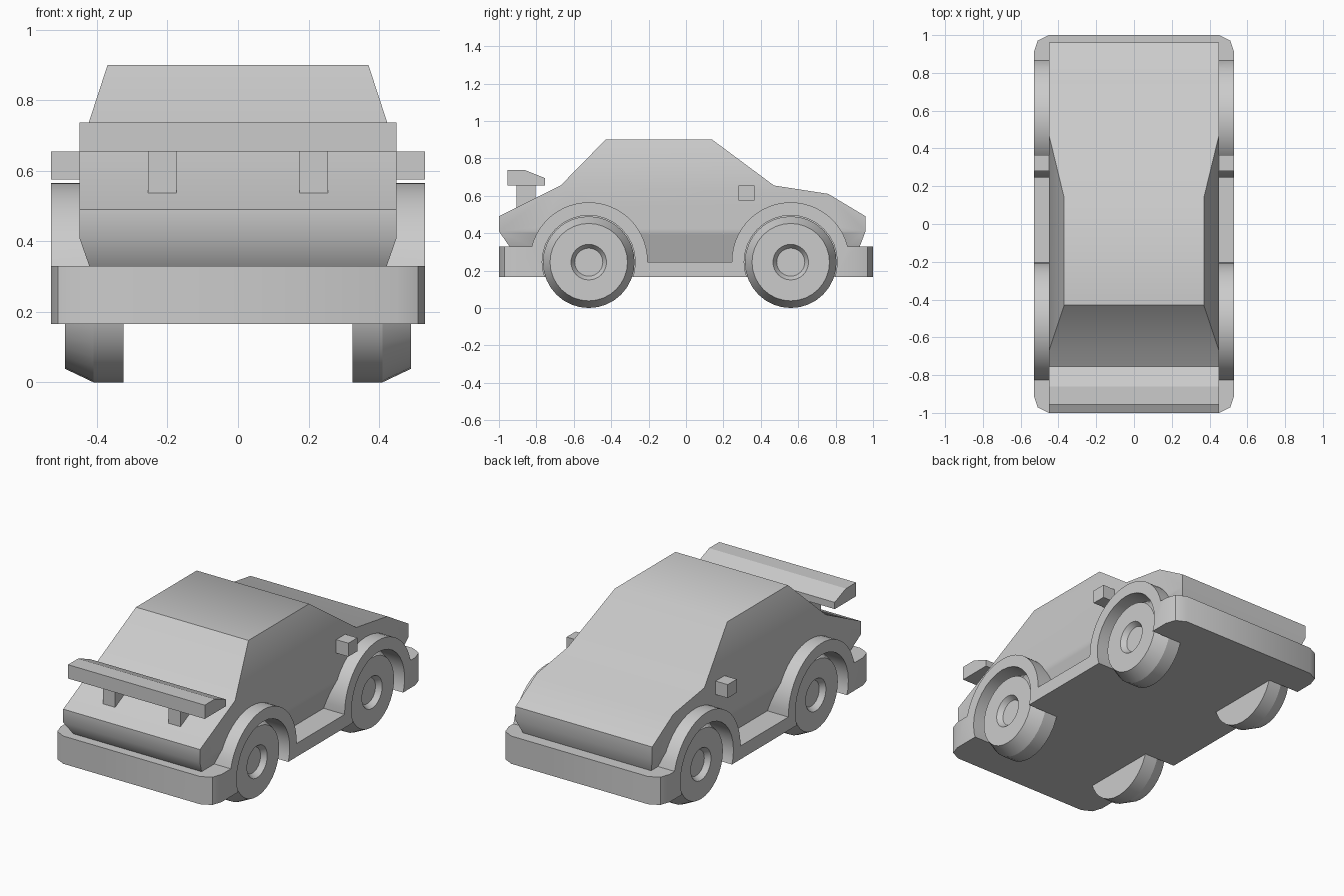
import bpy, bmesh
from math import sin, cos, pi, radians

if "Cube" in bpy.data.objects:
    bpy.data.objects.remove(bpy.data.objects["Cube"])

AXLES = (-0.52, 0.56)      # wheel positions along y
WHEEL_R = 0.245


def make_object(name, verts, faces):
    bm = bmesh.new()
    vs = [bm.verts.new(v) for v in verts]
    for f in faces:
        bm.faces.new([vs[i] for i in f])
    bmesh.ops.recalc_face_normals(bm, faces=bm.faces)
    mesh = bpy.data.meshes.new(name)
    bm.to_mesh(mesh)
    bm.free()
    obj = bpy.data.objects.new(name, mesh)
    bpy.context.collection.objects.link(obj)
    return obj


def prism(name, points, lo, hi, axis):
    """Extrude a (y, z) profile along x, or an (x, y) outline along z."""
    n = len(points)
    place = (lambda p, d: (d, *p)) if axis == 'X' else (lambda p, d: (*p, d))
    verts = [place(p, d) for d in (lo, hi) for p in points]
    faces = [list(range(n)), list(range(n, 2 * n))]
    faces += [[i, (i + 1) % n, n + (i + 1) % n, n + i] for i in range(n)]
    return make_object(name, verts, faces)


def box(name, x0, x1, y0, y1, z0, z1):
    return prism(name, [(y0, z0), (y1, z0), (y1, z1), (y0, z1)], x0, x1, 'X')


def arc(cy, cz, r, a0, a1, n):
    angles = [radians(a0 + (a1 - a0) * i / n) for i in range(n + 1)]
    return [(cy + r * cos(a), cz + r * sin(a)) for a in angles]


def combine(obj, other, operation):
    mod = obj.modifiers.new(operation.lower(), 'BOOLEAN')
    mod.operation, mod.object, mod.solver = operation, other, 'EXACT'
    bpy.context.view_layer.objects.active = obj
    bpy.ops.object.modifier_apply(modifier=mod.name)
    bpy.data.objects.remove(other)


def smooth(obj, angle=30):
    bpy.ops.object.select_all(action='DESELECT')
    obj.select_set(True)
    bpy.context.view_layer.objects.active = obj
    bpy.ops.object.shade_smooth_by_angle(angle=radians(angle))


# Bumpers, sills and fenders: rounded plan outline crossed with a side profile
quarter = [(0.53, 0.91), (0.51, 0.97), (0.45, 1.0)]
plan = (quarter + [(-x, y) for x, y in reversed(quarter)]
        + [(-x, -y) for x, y in quarter]
        + [(x, -y) for x, y in reversed(quarter)])
car_body = prism("car_body", plan, 0.1, 0.7, 'Z')
side = ([(-1.1, 0.165), (-1.1, 0.33)]
        + arc(AXLES[0], 0.25, 0.315, 165.3, -1, 24)
        + arc(AXLES[1], 0.25, 0.315, 181, 14.7, 24)
        + [(1.1, 0.33), (1.1, 0.165)])
combine(car_body, prism("side_profile", side, -0.6, 0.6, 'X'), 'INTERSECT')

# Upper shell: side outline points (half width, y, z), mirrored across x
shell = [(0.376, -0.855, 0.2), (0.45, -1.0, 0.41), (0.45, -1.0, 0.49),
         (0.45, -0.67, 0.655), (0.37, -0.43, 0.9), (0.37, 0.14, 0.9),
         (0.45, 0.47, 0.655), (0.45, 0.76, 0.61), (0.45, 0.96, 0.49),
         (0.45, 0.96, 0.41), (0.376, 0.88, 0.2)]
n = len(shell)
panels = [[0, 1, 9, 10], [1, 2, 3, 6, 7, 8, 9], [3, 4, 5, 6]]
faces = panels + [[n + i for i in p] for p in panels]
faces += [[i, (i + 1) % n, n + (i + 1) % n, n + i] for i in range(n)]
upper = make_object("upper_shell", shell + [(-x, y, z) for x, y, z in shell], faces)
combine(car_body, upper, 'UNION')

# Wheel wells
for y in AXLES:
    for s in (-1, 1):
        x0, x1 = sorted((s * 0.325, s * 0.7))
        well = prism("wheel_well", arc(y, 0.246, 0.249, 0, 348.75, 31), x0, x1, 'X')
        combine(car_body, well, 'DIFFERENCE')
smooth(car_body, 40)

# Wheels: lathed profile (x, radius) with bevelled tread and recessed hub
rings = [(0.325, WHEEL_R), (0.41, WHEEL_R), (0.49, 0.207),
         (0.49, 0.095), (0.46, 0.075)]
SEG = 32
for y, end in zip(AXLES, ("front", "rear")):
    for s, hand in ((-1, "left"), (1, "right")):
        verts = [(s * x, y + r * cos(2 * pi * k / SEG), WHEEL_R + r * sin(2 * pi * k / SEG))
                 for x, r in rings for k in range(SEG)]
        faces = [[j * SEG + k, j * SEG + (k + 1) % SEG,
                  (j + 1) * SEG + (k + 1) % SEG, (j + 1) * SEG + k]
                 for j in range(len(rings) - 1) for k in range(SEG)]
        last = (len(rings) - 1) * SEG
        faces += [list(range(SEG)), list(range(last, last + SEG))]
        smooth(make_object(f"{end}_{hand}_wheel", verts, faces), 24)

# Spoiler wing
prism("spoiler_wing", [(-0.955, 0.655), (-0.755, 0.655), (-0.755, 0.695),
                       (-0.86, 0.737), (-0.955, 0.737)], -0.45, 0.45, 'X')

# Spoiler struts and side mirrors
for s, hand in ((-1, "left"), (1, "right")):
    box(f"{hand}_spoiler_strut", *sorted((s * 0.175, s * 0.255)), -0.905, -0.805, 0.53, 0.66)
    box(f"{hand}_mirror", *sorted((s * 0.44, s * 0.53)), 0.28, 0.365, 0.575, 0.655)
